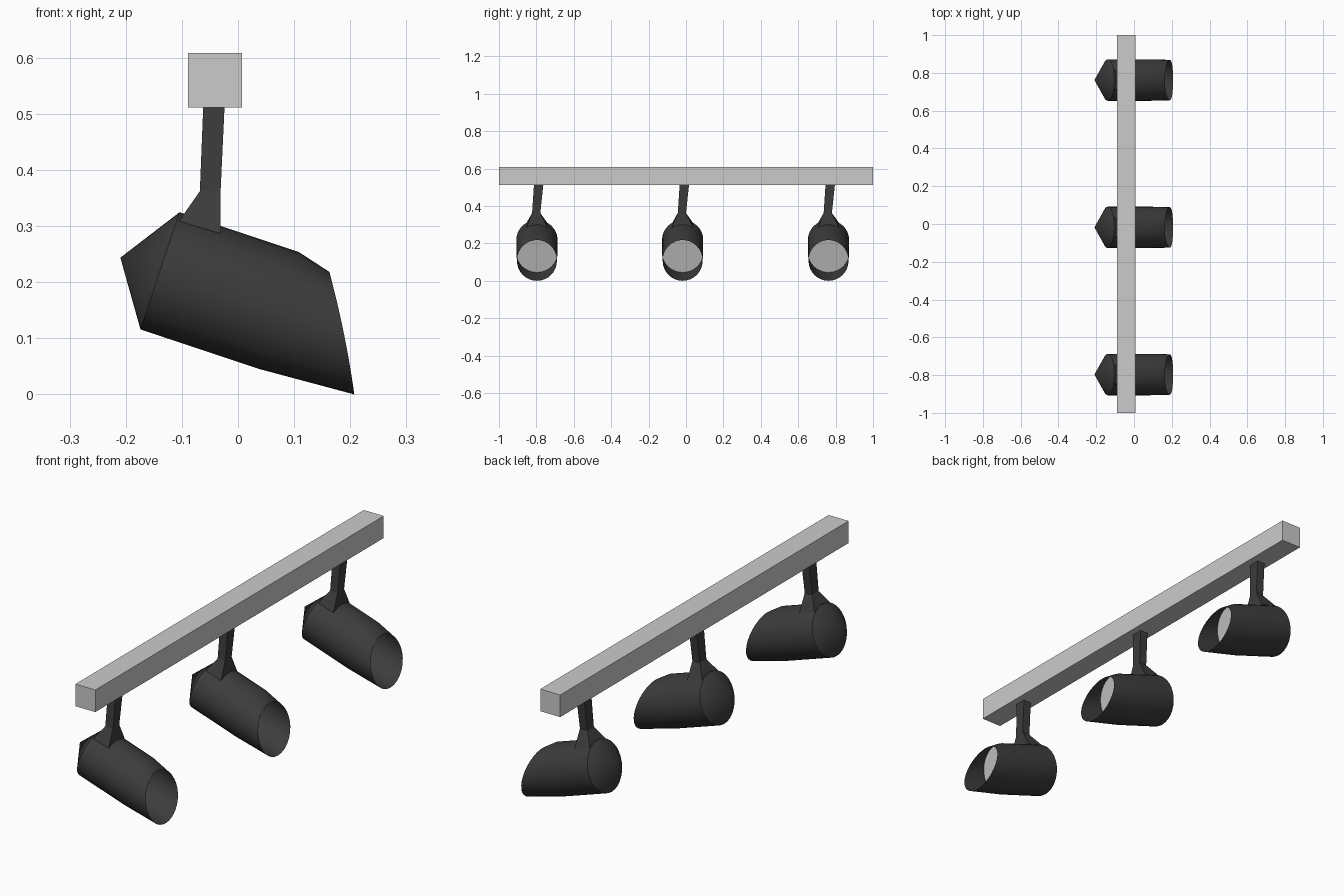
import bpy, math
from mathutils import Vector

if "Cube" in bpy.data.objects:
    bpy.data.objects.remove(bpy.data.objects["Cube"])

N = 32
R = 0.11
CENTRE = Vector((-0.139, 0, 0.22))          # middle of the rear rim
AXIS = Vector((0.949, 0, -0.316))           # direction the lamp points
UP = Vector((0.316, 0, 0.949))
SIDE = Vector((0, 1, 0))

dark = bpy.data.materials.new("dark_metal")
dark.diffuse_color = (0.045, 0.045, 0.045, 1)
dark.use_nodes = True
dark.node_tree.nodes["Principled BSDF"].inputs["Base Color"].default_value = dark.diffuse_color


def add(name, verts, faces, y=0, mat=None, smooth=False):
    me = bpy.data.meshes.new(name)
    me.from_pydata(verts, [], faces)
    if mat:
        me.materials.append(mat)
    ob = bpy.data.objects.new(name, me)
    ob.location.y = y
    bpy.context.collection.objects.link(ob)
    if smooth:
        bpy.ops.object.select_all(action='DESELECT')
        bpy.context.view_layer.objects.active = ob
        ob.select_set(True)
        bpy.ops.object.shade_smooth_by_angle(angle=math.radians(25))
    return ob


def bridge(n, a, b):
    return [(a + i, a + (i + 1) % n, b + (i + 1) % n, b + i) for i in range(n)]


def ring(shape):
    """shape(c, s) gives distance along the axis, height and side offset."""
    pts = []
    for i in range(N):
        t = 2 * math.pi * i / N
        a, u, v = shape(math.cos(t), math.sin(t))
        pts.append(CENTRE + AXIS * a + UP * u + SIDE * v)
    return pts


def spotlight(y):
    # shade: rear cone, straight barrel, obliquely cut hood
    rear = ring(lambda c, s: (0, R * c, R * s))
    mid = ring(lambda c, s: (0.224, R * c, R * s))
    rim = ring(lambda c, s: (0.3425 - 0.0555 * c + 0.004 * s * s,
                             -0.003 + 0.0965 * c, 0.107 * s))
    tip = CENTRE - AXIS * 0.0745
    faces = bridge(N, 0, N) + bridge(N, N, 2 * N)
    faces += [(3 * N, (i + 1) % N, i) for i in range(N)]
    add("lamp_shade", rear + mid + rim + [tip], faces, y, dark, True)
    # light disc inside the hood
    add("light_disc", mid, [tuple(range(N))], y)

    # stem: square bar flaring into a foot on the barrel
    def quad(x0, x1, y0, y1, z0, z1):
        return [(x0, y0, z0), (x1, y0, z1), (x1, y1, z1), (x0, y1, z0)]
    verts = (quad(-0.105, -0.031, -0.056, 0.056, 0.309, 0.286)
             + quad(-0.068, -0.031, -0.026, 0.018, 0.362, 0.362)
             + quad(-0.062, -0.024, -0.016, 0.034, 0.512, 0.512))
    faces = bridge(4, 0, 4) + bridge(4, 4, 8) + [(3, 2, 1, 0), (8, 9, 10, 11)]
    add("lamp_stem", verts, faces, y, dark)


# ceiling rail
bpy.ops.mesh.primitive_cube_add(size=1, location=(-0.041, 0, 0.56))
rail = bpy.context.object
rail.name = "ceiling_rail"
rail.scale = (0.097, 2, 0.097)

for y in (-0.797, -0.018, 0.762):
    spotlight(y)
